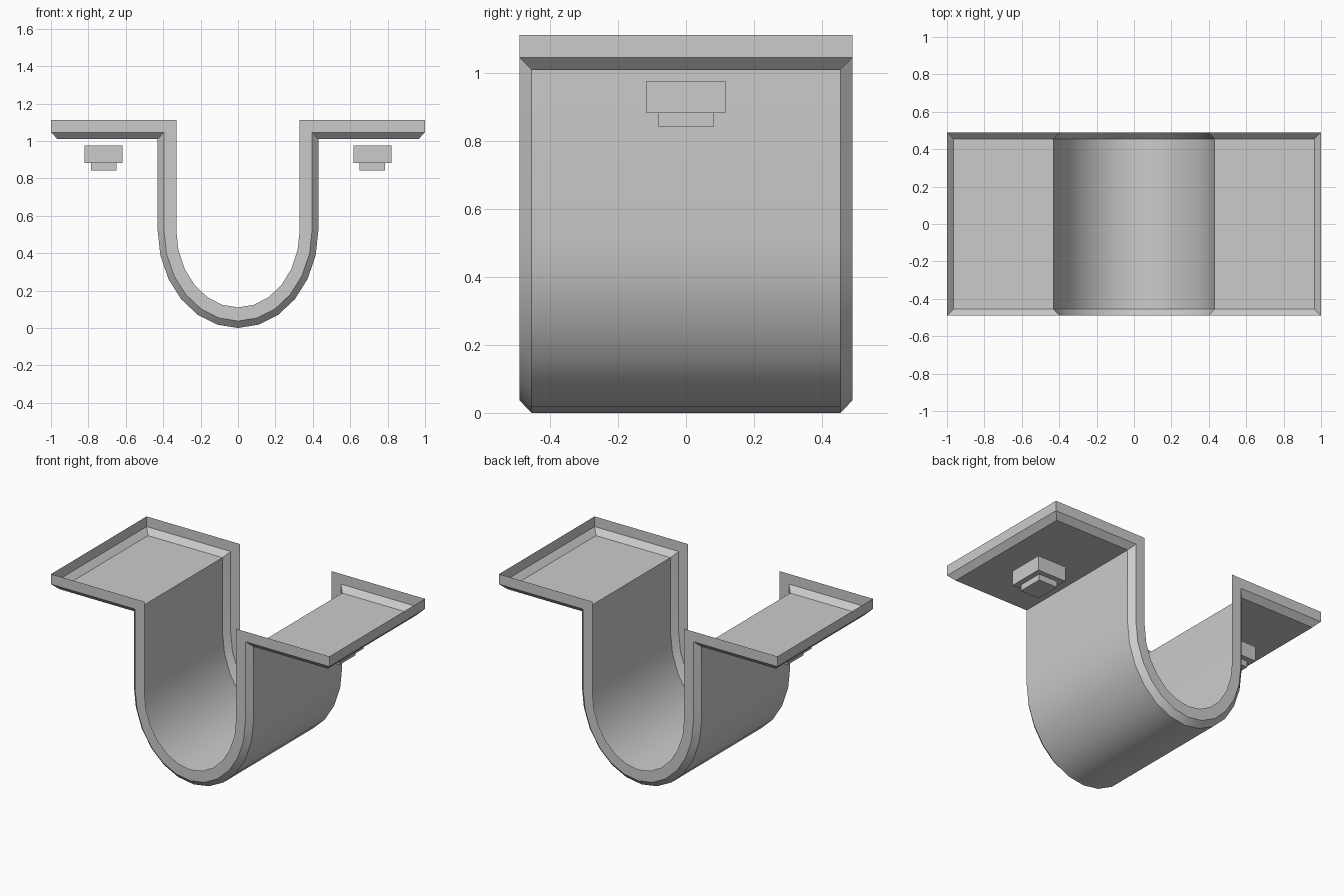
import bpy, bmesh, math

if "Cube" in bpy.data.objects:
    bpy.data.objects.remove(bpy.data.objects["Cube"])


def outline(half, flange_z, bottom, end, steps=6, spring=0.525):
    """Left-to-right bracket line: flange, leg, elliptical saddle, leg, flange."""
    right = [(half * math.sin(math.radians(90 * k / steps)),
              spring - (spring - bottom) * math.cos(math.radians(90 * k / steps)))
             for k in range(steps + 1)]
    right += [(half, flange_z), (end, flange_z)]
    return [(-x, z) for x, z in reversed(right[1:])] + right


def finish(bm, name):
    mesh = bpy.data.meshes.new(name)
    bm.to_mesh(mesh)
    bm.free()
    obj = bpy.data.objects.new(name, mesh)
    bpy.context.collection.objects.link(obj)
    return obj


# Strap: one-sided pressed shell with chamfered edge and turned-in rim
skin = outline(0.43, 1.01, 0.0, 0.965)
chamfer = outline(0.396, 1.046, 0.037, 1.0)
rim = outline(0.33, 1.112, 0.11, 1.0)
bm = bmesh.new()
rows = [[bm.verts.new((x, y, z)) for x, z in line] for line, y in
        ((rim, -0.49), (chamfer, -0.49), (skin, -0.455),
         (skin, 0.455), (chamfer, 0.49), (rim, 0.49))]
for a, b in zip(rows, rows[1:]):
    for i in range(len(a) - 1):
        bm.faces.new((a[i], b[i], b[i + 1], a[i + 1]))
# Flange ends: chamfer and upright rim
for quad in ((2, 3, 4, 1), (1, 4, 5, 0)):
    bm.faces.new([rows[r][-1] for r in quad])
    bm.faces.new([rows[r][0] for r in reversed(quad)])
strap = finish(bm, "strap")
bpy.context.view_layer.objects.active = strap
strap.select_set(True)
bpy.ops.object.shade_smooth_by_angle(angle=math.radians(30))


# Fasteners under each flange: open-topped blocks, stepped downwards
def block(name, x, sx, sy, z0, z1):
    bm = bmesh.new()
    bmesh.ops.create_cube(bm, size=1)
    for v in bm.verts:
        v.co = (x + v.co.x * sx, v.co.y * sy, (z0 + z1) / 2 + v.co.z * (z1 - z0))
    bm.normal_update()
    top = [f for f in bm.faces if f.normal.z > 0.5]
    bmesh.ops.delete(bm, geom=top, context='FACES_ONLY')
    finish(bm, name)


for side, s in (("left", -1), ("right", 1)):
    block(side + "_nut", s * 0.718, 0.203, 0.234, 0.882, 0.977)
    block(side + "_bolt_end", s * 0.718, 0.135, 0.166, 0.843, 0.882)
